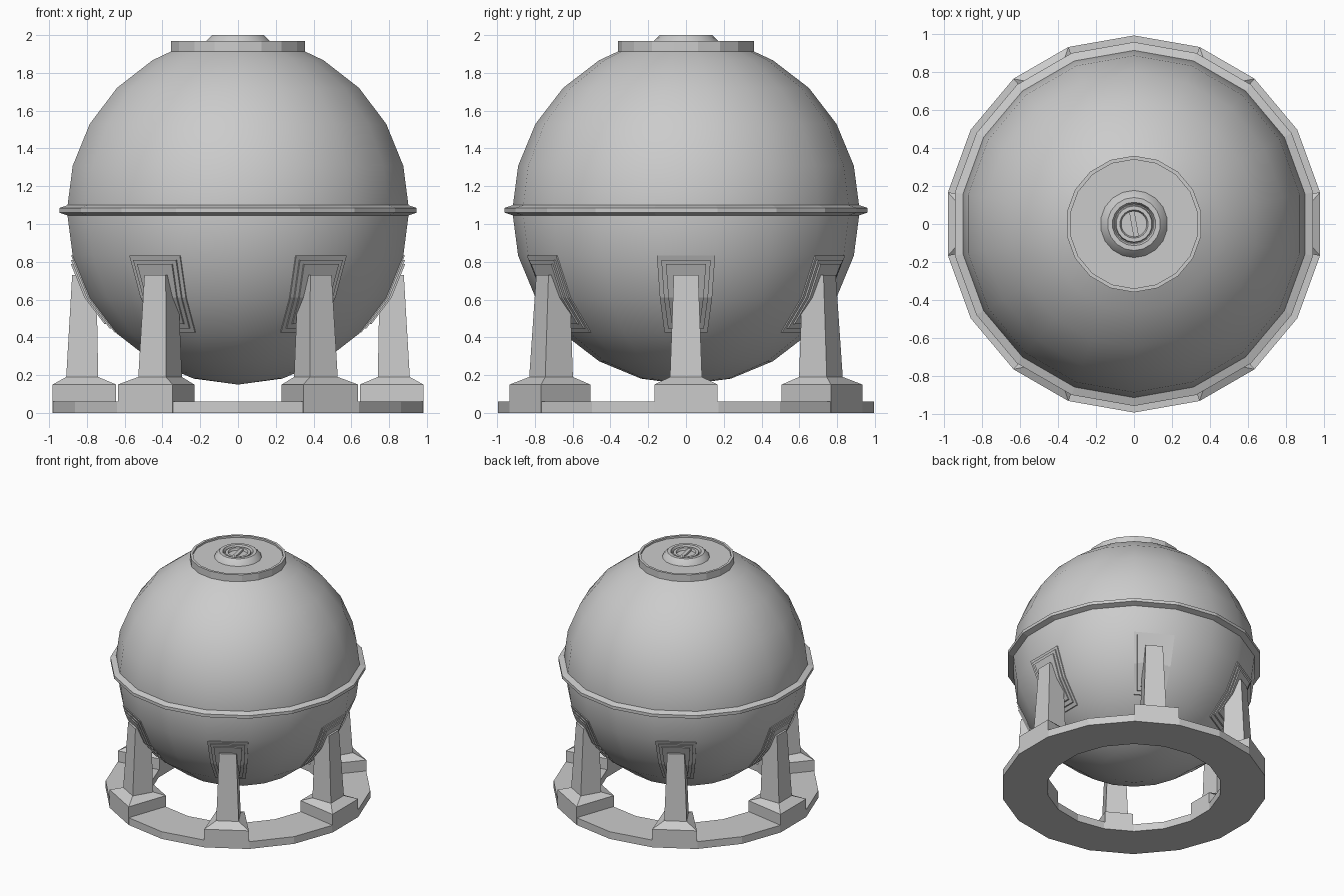
import bpy, bmesh
from math import pi, sin, cos, radians
from mathutils import Matrix

if "Cube" in bpy.data.objects:
    bpy.data.objects.remove(bpy.data.objects["Cube"])

SEG = 18
R, CZ = 0.92, 1.07          # tank radius and centre height
APO = cos(pi / SEG)


def finish(name, bm, smooth=None):
    bmesh.ops.recalc_face_normals(bm, faces=bm.faces)
    me = bpy.data.meshes.new(name)
    bm.to_mesh(me)
    bm.free()
    ob = bpy.data.objects.new(name, me)
    bpy.context.collection.objects.link(ob)
    if smooth:
        bpy.ops.object.select_all(action='DESELECT')
        ob.select_set(True)
        bpy.context.view_layer.objects.active = ob
        bpy.ops.object.shade_smooth_by_angle(angle=radians(smooth))
    return ob


def lathe(name, profile, closed=False, smooth=None):
    """Revolve (r, z) points; faces are centred on the x axis."""
    bm = bmesh.new()
    rings = []
    for r, z in profile:
        if r < 1e-5:
            rings.append([bm.verts.new((0, 0, z))] * SEG)
        else:
            rings.append([bm.verts.new((r * cos(a), r * sin(a), z))
                          for a in (2 * pi * (i + 0.5) / SEG for i in range(SEG))])
    pairs = list(zip(rings, rings[1:]))
    if closed:
        pairs.append((rings[-1], rings[0]))
    for a, b in pairs:
        for i in range(SEG):
            j = (i + 1) % SEG
            bm.faces.new(list(dict.fromkeys((a[i], a[j], b[j], b[i]))))
    return finish(name, bm, smooth)


def loft(name, sections):
    """Skin equal-length point loops and cap both ends."""
    bm = bmesh.new()
    loops = [[bm.verts.new(p) for p in s] for s in sections]
    n = len(loops[0])
    for a, b in zip(loops, loops[1:]):
        for i in range(n):
            j = (i + 1) % n
            bm.faces.new((a[i], a[j], b[j], b[i]))
    bm.faces.new(loops[0])
    bm.faces.new(loops[-1])
    return finish(name, bm)


def quad(x0, x1, w0, w1, z):
    return [(x0, -w0, z), (x1, -w1, z), (x1, w1, z), (x0, w0, z)]


def around(ob):
    """Repeat a part six times around the vertical axis."""
    for k in range(1, 6):
        c = ob.copy()
        c.name = f"{ob.name}_{k + 1}"
        c.matrix_world = Matrix.Rotation(k * pi / 3, 4, 'Z')
        bpy.context.collection.objects.link(c)


# spherical tank, open at the top under the lid
lats = [radians(d) for d in range(-90, 61, 15)] + [radians(70)]
lathe("tank", [(R * cos(a), CZ + R * sin(a)) for a in lats], smooth=40)

# band around the equator
lathe("equator_band", [(0.90, 1.04), (0.915, 1.045), (0.96, 1.06),
                       (0.96, 1.085), (0.915, 1.10), (0.90, 1.10)], closed=True)

# lid with thin raised rim and recessed floor
lathe("lid", [(0, 1.90), (0.36, 1.91), (0.36, 1.97), (0.34, 1.97),
              (0.34, 1.955), (0, 1.955)])

# stepped valve cap with a bar across it
lathe("valve_cap", [(0.18, 1.95), (0.17, 1.97), (0.14, 2.0), (0.115, 2.0),
                    (0.105, 1.975), (0.10, 1.975), (0.095, 1.992),
                    (0.075, 1.992), (0.068, 1.975), (0, 1.975)], smooth=35)
bar = loft("valve_bar", [quad(-0.014, 0.014, 0.068, 0.068, z) for z in (1.97, 1.99)])
bar.rotation_euler.z = radians(10)

# ground ring
lathe("base_ring", [(0.655, 0), (0.995, 0), (0.995, 0.06), (0.655, 0.06)], closed=True)

# wedge-shaped foot with sloped top
around(loft("foot", [quad(0.645, 0.982, 0.105, 0.168, 0.0),
                     quad(0.645, 0.982, 0.105, 0.168, 0.15),
                     quad(0.74, 0.91, 0.085, 0.085, 0.19)]))

# tapered leg
around(loft("leg", [quad(0.74, 0.91, 0.085, 0.085, 0.18),
                    quad(0.75, 0.878, 0.065, 0.065, 0.73)]))


# stepped bracket plates that follow the tank facets
def facet(z):
    rows = [(CZ + R * sin(radians(d)), R * cos(radians(d))) for d in (-45, -30, -15)]
    lo, hi = (rows[0], rows[1]) if z < rows[1][0] else (rows[1], rows[2])
    t = (z - lo[0]) / (hi[0] - lo[0])
    return lo[1] + t * (hi[1] - lo[1])


for k, (inset, out) in enumerate([(0.0, 0.008), (0.022, 0.018), (0.045, 0.028)]):
    secs = []
    for z in (0.425 + inset, 0.61, 0.832 - inset):
        r = facet(z)
        w = r * sin(pi / SEG) - inset
        secs.append(quad(r * APO - 0.04, r * APO + out, w, w, z))
    around(loft(f"bracket_step_{'abc'[k]}", secs))
